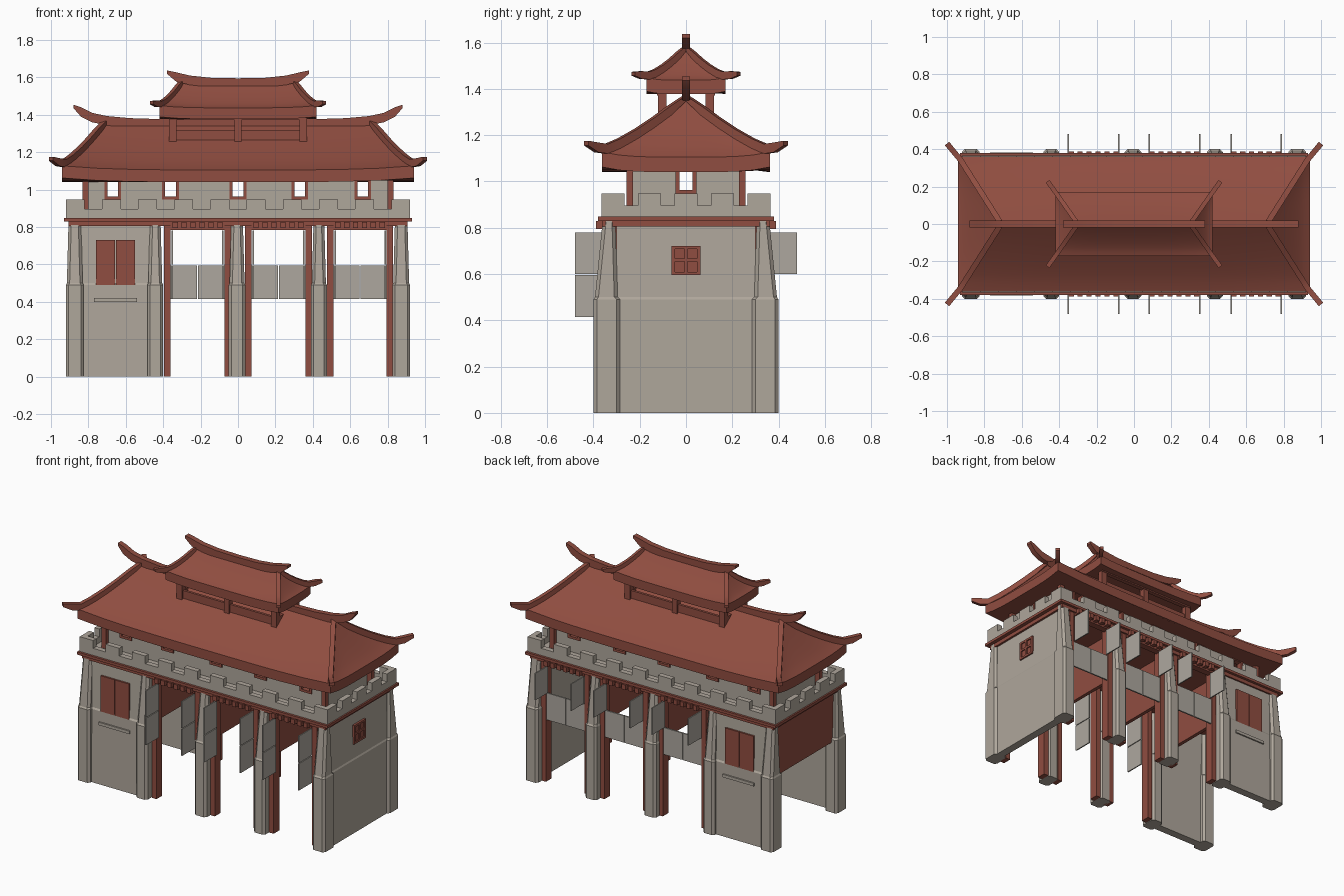
import bpy, bmesh, math
from mathutils import Vector

if "Cube" in bpy.data.objects:
    bpy.data.objects.remove(bpy.data.objects["Cube"], do_unlink=True)


def material(name, rgb):
    m = bpy.data.materials.new(name)
    m.use_nodes = True
    m.diffuse_color = (*rgb, 1)
    node = m.node_tree.nodes["Principled BSDF"]
    node.inputs["Base Color"].default_value = (*rgb, 1)
    node.inputs["Roughness"].default_value = 0.9
    return m


RED = material("brick red", (0.28, 0.075, 0.052))
STONE = material("warm grey stone", (0.43, 0.385, 0.33))
BOARD = material("pale grey board", (0.42, 0.39, 0.345))


def finish(name, bm, mat, smooth=False):
    bmesh.ops.recalc_face_normals(bm, faces=bm.faces)
    me = bpy.data.meshes.new(name)
    bm.to_mesh(me)
    bm.free()
    me.materials.append(mat)
    ob = bpy.data.objects.new(name, me)
    bpy.context.collection.objects.link(ob)
    if smooth:
        bpy.ops.object.select_all(action="DESELECT")
        ob.select_set(True)
        bpy.context.view_layer.objects.active = ob
        bpy.ops.object.shade_smooth_by_angle(angle=math.radians(35))
    return ob


def loft(bm, rings):
    rows = [[bm.verts.new(p) for p in ring] for ring in rings]
    n = len(rows[0])
    for a, b in zip(rows, rows[1:]):
        for i in range(n):
            bm.faces.new((a[i], a[(i + 1) % n], b[(i + 1) % n], b[i]))
    bm.faces.new(rows[0])
    bm.faces.new(rows[-1])


def rect(x0, x1, y0, y1, z, c=0.0):
    if not c:
        return [(x0, y0, z), (x1, y0, z), (x1, y1, z), (x0, y1, z)]
    return [(x0 + c, y0, z), (x1 - c, y0, z), (x1, y0 + c, z), (x1, y1 - c, z),
            (x1 - c, y1, z), (x0 + c, y1, z), (x0, y1 - c, z), (x0, y0 + c, z)]


def boxes(name, mat, items):
    bm = bmesh.new()
    for x0, x1, y0, y1, z0, z1 in items:
        x0, x1 = sorted((x0, x1))
        y0, y1 = sorted((y0, y1))
        loft(bm, [rect(x0, x1, y0, y1, z0), rect(x0, x1, y0, y1, z1)])
    return finish(name, bm, mat)


def front_back(items):
    return [(a, b, s * c, s * d, e, f) for a, b, c, d, e, f in items for s in (-1, 1)]


# Battered stone pillars, front and back rows
PILLARS = [(-0.92, -0.825), (-0.485, -0.4), (-0.05, 0.04), (0.39, 0.475), (0.825, 0.92)]
bm = bmesh.new()
for x0, x1 in PILLARS:
    for s in (-1, 1):
        rings = []
        for z, dx, ya, yb in ((0, 0, 0.285, 0.4), (0.49, 0, 0.285, 0.4),
                              (0.5, 0.005, 0.295, 0.393), (0.83, 0.014, 0.305, 0.36)):
            ya, yb = sorted((s * ya, s * yb))
            rings.append(rect(x0 + dx, x1 - dx, ya, yb, z, 0.015))
        loft(bm, rings)
finish("stone_pillars", bm, STONE)

# Walls of the closed bay and the closed end
bm = bmesh.new()
for s in (-1, 1):
    rings = []
    for z, y in ((0, 0.375), (0.49, 0.372), (0.5, 0.365), (0.83, 0.35)):
        ya, yb = sorted((s * y, s * 0.32))
        rings.append(rect(-0.84, -0.47, ya, yb, z))
    loft(bm, rings)
loft(bm, [rect(0.85, x, -0.3, 0.3, z) for z, x in
          ((0, 0.905), (0.49, 0.905), (0.5, 0.9), (0.83, 0.89))])
finish("stone_walls", bm, STONE)

# Door plates, sill and end window
boxes("wall_doors", RED, front_back([(-0.76, -0.657, 0.36, 0.372, 0.42, 0.73),
                                     (-0.653, -0.55, 0.36, 0.372, 0.42, 0.73)]))
boxes("door_sills", STONE, front_back([(-0.77, -0.54, 0.35, 0.382, 0.4, 0.42)]))
win = [(0.88, 0.9, -0.06, 0.06, 0.6, 0.72)]
for y in (-0.055, 0, 0.055):
    win.append((0.88, 0.907, y - 0.007, y + 0.007, 0.595, 0.72))
for z in (0.602, 0.66, 0.715):
    win.append((0.88, 0.907, -0.062, 0.062, z - 0.007, z + 0.007))
boxes("end_window", RED, win)

# Timber posts, lintels and dentils of the open bays
BAYS = [(-0.36, -0.073), (0.073, 0.36), (0.51, 0.795)]
posts, lintels, dentils, low, shutters = [], [], [], [], []
for x0, x1 in BAYS:
    posts += [(x0 - 0.035, x0, 0.29, 0.35, 0, 0.83), (x1, x1 + 0.035, 0.29, 0.35, 0, 0.83)]
    lintels.append((x0, x1, 0.31, 0.355, 0.785, 0.83))
    for i in range(6):
        x = x0 + (i + 0.5) * (x1 - x0) / 6
        dentils.append((x - 0.014, x + 0.014, 0.35, 0.388, 0.795, 0.828))
    mid = (x0 + x1) / 2
    low += [(x0, mid - 0.002, 0.335, 0.345, 0.415, 0.595),
            (mid + 0.002, x1, 0.335, 0.345, 0.415, 0.595)]
    for x in (x0 + 0.005, x1 - 0.013):
        shutters += [(x, x + 0.008, -0.48, -0.345, 0.415, 0.595),
                     (x, x + 0.008, -0.48, -0.345, 0.6, 0.78),
                     (x, x + 0.008, 0.345, 0.48, 0.6, 0.78)]
boxes("timber_posts", RED, front_back(posts))
boxes("lintels", RED, front_back(lintels))
boxes("dentils", RED, front_back(dentils))
boxes("closed_lower_shutters", BOARD, low)
boxes("open_shutters", BOARD, shutters)

# Cross panels joining the front and back pillars
boxes("cross_panels", RED, [(x - 0.012, x + 0.012, -0.31, 0.31, 0.47, 0.81)
                            for x in (-0.87, -0.44, -0.005, 0.433)])

# Cornice and deck
boxes("cornice", RED, [(-0.905, 0.905, -0.362, 0.362, 0.805, 0.83),
                       (-0.93, 0.93, -0.38, 0.38, 0.83, 0.848)])
boxes("deck", STONE, [(-0.9, 0.9, -0.35, 0.35, 0.84, 0.855)])

# Battlements
T = 0.035
wall = front_back([(-0.92, 0.92, 0.365 - T, 0.365, 0.848, 0.895)])
for i in range(10):
    x = -0.92 + i * 1.74 / 9
    wall += front_back([(x, x + 0.1, 0.365 - T, 0.365, 0.895, 0.947)])
for s in (-1, 1):
    wall.append((s * 0.92, s * (0.92 - T), -0.33, 0.33, 0.848, 0.895))
    for i in range(5):
        y = -0.365 + i * 0.63 / 4
        wall.append((s * 0.92, s * (0.92 - T), y, y + 0.1, 0.895, 0.947))
boxes("battlements", STONE, wall)


# Upper storey walls with open windows
def pierced(half, d, centres, along_x):
    w, walls, frames = 0.04, [], []
    edges = [-half] + [c + k * w for c in centres for k in (-1, 1)] + [half]
    spans = [(-half, half, 0.85, 0.955), (-half, half, 1.045, 1.09)]
    spans += [(a, b, 0.955, 1.045) for a, b in zip(edges[::2], edges[1::2])]
    trims = []
    for c in centres:
        trims += [(c + k * 0.037 - 0.008, c + k * 0.037 + 0.008, 0.95, 1.055) for k in (-1, 1)]
        trims += [(c - 0.045, c + 0.045, z, z + 0.016) for z in (0.947, 1.042)]
    for src, out, t in ((spans, walls, 0.0), (trims, frames, 0.008)):
        for a, b, z0, z1 in src:
            for s in (-1, 1):
                p, q = s * (d + t), s * (d - 0.025 - t)
                out.append((a, b, p, q, z0, z1) if along_x else (p, q, a, b, z0, z1))
    return walls, frames


w1, f1 = pierced(0.8, 0.23, (-0.67, -0.36, 0, 0.33, 0.667), True)
w2, f2 = pierced(0.23, 0.8, (0,), False)
boxes("upper_walls", STONE, w1 + w2)
boxes("window_frames", RED, f1 + f2)
boxes("corner_posts", RED, front_back([(s * 0.8, s * 0.832, 0.228, 0.258, 0.85, 1.09)
                                       for s in (-1, 1)]))


def beam(name, path, width, height, ends=1.0):
    bm = bmesh.new()
    rings = []
    path = [Vector(p) for p in path]
    for i, p in enumerate(path):
        d = path[min(i + 1, len(path) - 1)] - path[max(i - 1, 0)]
        side = Vector((-d.y, d.x, 0)).normalized() * width / 2
        k = ends if i in (0, len(path) - 1) else 1
        up = Vector((0, 0, height / 2 * k))
        rings.append([p - side - up, p + side - up, p + side + up, p - side + up])
    loft(bm, rings)
    finish(name, bm, RED, True)


# Hipped roof with concave slopes, lifted corners, hip ribs and a swept ridge
def roof(name, ex, ey, rx, z0, rise, power, lift, drop, tip, ridge, rib):
    def surface(u, v, t):
        x, y = u * (ex + (rx - ex) * t), v * ey * (1 - t)
        up = lift * max(abs(u * v), 0) ** 4 * (1 - t) ** 2
        return Vector((x, y, z0 + rise * t ** power + up))

    n = 10
    steps = [-1 + 2 * i / n for i in range(n)]
    loop = [(a, -1) for a in steps] + [(1, a) for a in steps]
    loop += [(-a, 1) for a in steps] + [(-1, -a) for a in steps]
    eave = [surface(u, v, 0) for u, v in loop]
    bm = bmesh.new()
    loft(bm, [[p - Vector((0, 0, drop)) for p in eave]] +
         [[surface(u, v, t / 8) for u, v in loop] for t in range(9)])
    bmesh.ops.remove_doubles(bm, verts=bm.verts, dist=0.0005)
    finish(name, bm, RED, True)
    for sx in (-1, 1):
        for sy in (-1, 1):
            path = [surface(sx, sy, t) + Vector((0, 0, rib * 0.3))
                    for t in (1, 0.8, 0.6, 0.4, 0.2, 0.05)]
            corner, end = path[-1], Vector((sx * tip[0], sy * tip[1], tip[2]))
            mid = (corner + end) / 2
            mid.z = corner.z + (end.z - corner.z) * 0.25
            beam(name + "_hip_rib", path + [mid, end], rib, rib * 1.4, 0.5)
    left = [(-x, 0, z) for x, z in reversed(ridge)]
    beam(name + "_ridge", left + [(x, 0, z) for x, z in ridge if x], 0.036, 0.05, 0.35)


roof("main_roof", 0.94, 0.362, 0.71, 1.105, 0.25, 1.2, 0.022, 0.065, (1.0, 0.43, 1.165),
     [(0.2, 1.35), (0.42, 1.352), (0.58, 1.357), (0.7, 1.368), (0.78, 1.385),
      (0.84, 1.415), (0.88, 1.445)], 0.03)
roof("top_roof", 0.42, 0.17, 0.3, 1.437, 0.135, 1.35, 0.012, 0.06, (0.462, 0.228, 1.465),
     [(0.0, 1.57), (0.15, 1.573), (0.26, 1.585), (0.33, 1.602), (0.38, 1.628)], 0.024)

# Open lantern between the two roofs
lantern = [(s * 0.33, s * 0.37, -0.12, 0.12, 1.22, 1.32) for s in (-1, 1)]
lantern += front_back([(c - 0.02, c + 0.02, 0.085, 0.122, 1.22, 1.4) for c in (-0.35, 0, 0.35)])
lantern += front_back([(-0.35, 0.35, 0.095, 0.112, 1.22, 1.318),
                       (-0.37, 0.37, 0.095, 0.125, 1.372, 1.4)])
boxes("lantern", RED, lantern)
